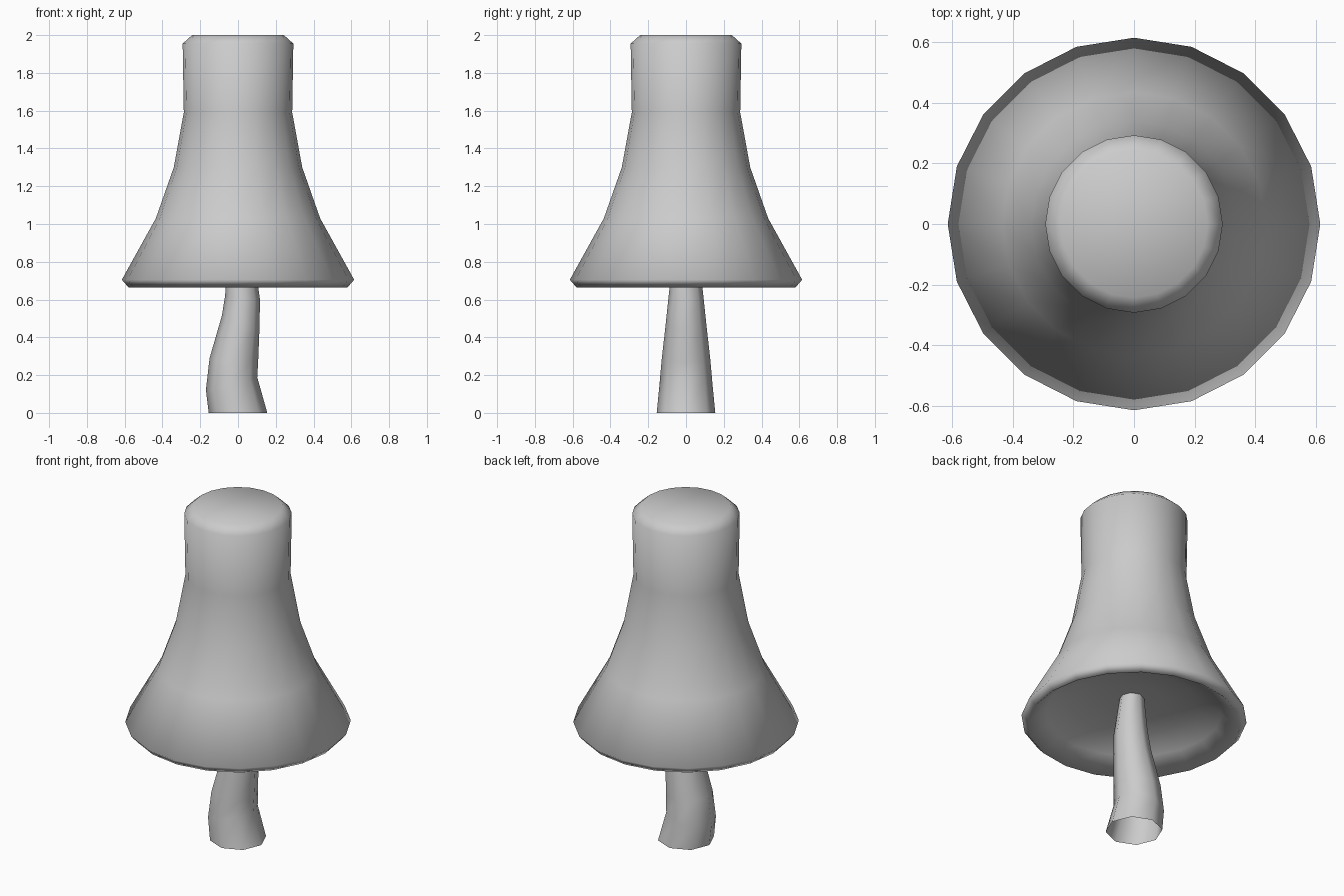
import bpy, bmesh
from math import cos, sin, pi, radians

if "Cube" in bpy.data.objects:
    bpy.data.objects.remove(bpy.data.objects["Cube"])


def loft(name, rings, sides, close_start=False, close_end=False):
    """Skin rings of (centre x, centre z, radius, tilt in degrees)."""
    bm = bmesh.new()
    loops = []
    for cx, cz, r, tilt in rings:
        t = radians(tilt)
        loop = []
        for i in range(sides):
            a = 2 * pi * i / sides
            u, v = r * cos(a), r * sin(a)
            loop.append(bm.verts.new((cx + u * cos(t), v, cz + u * sin(t))))
        loops.append(loop)
    for lo, hi in zip(loops, loops[1:]):
        for i in range(sides):
            j = (i + 1) % sides
            bm.faces.new((lo[i], lo[j], hi[j], hi[i]))
    if close_start:
        bm.faces.new(loops[0][::-1])
    if close_end:
        bm.faces.new(loops[-1])
    for f in bm.faces:
        f.smooth = True
    mesh = bpy.data.meshes.new(name)
    bm.to_mesh(mesh)
    bm.free()
    obj = bpy.data.objects.new(name, mesh)
    bpy.context.collection.objects.link(obj)
    return obj


# Bell-shaped cap: hollow underside first, then rim, flare, neck and flat top
cap_profile = [(0.16, 0.825), (0.34, 0.80), (0.48, 0.745), (0.58, 0.665),
               (0.615, 0.705), (0.435, 1.03), (0.34, 1.30), (0.287, 1.59),
               (0.293, 1.955), (0.243, 2.0)]
loft("mushroom_cap", [(0, z, r, 0) for r, z in cap_profile], 20, True, True)

# Bent, tapering stem, open at the bottom and running into the cap
stem_rings = [(0, 0, 0.155, 0), (-0.034, 0.155, 0.14, 14),
              (-0.022, 0.28, 0.129, -4), (0.014, 0.475, 0.107, -22),
              (0.024, 0.61, 0.093, -6), (0.015, 0.84, 0.066, 0)]
loft("mushroom_stem", stem_rings, 8)
